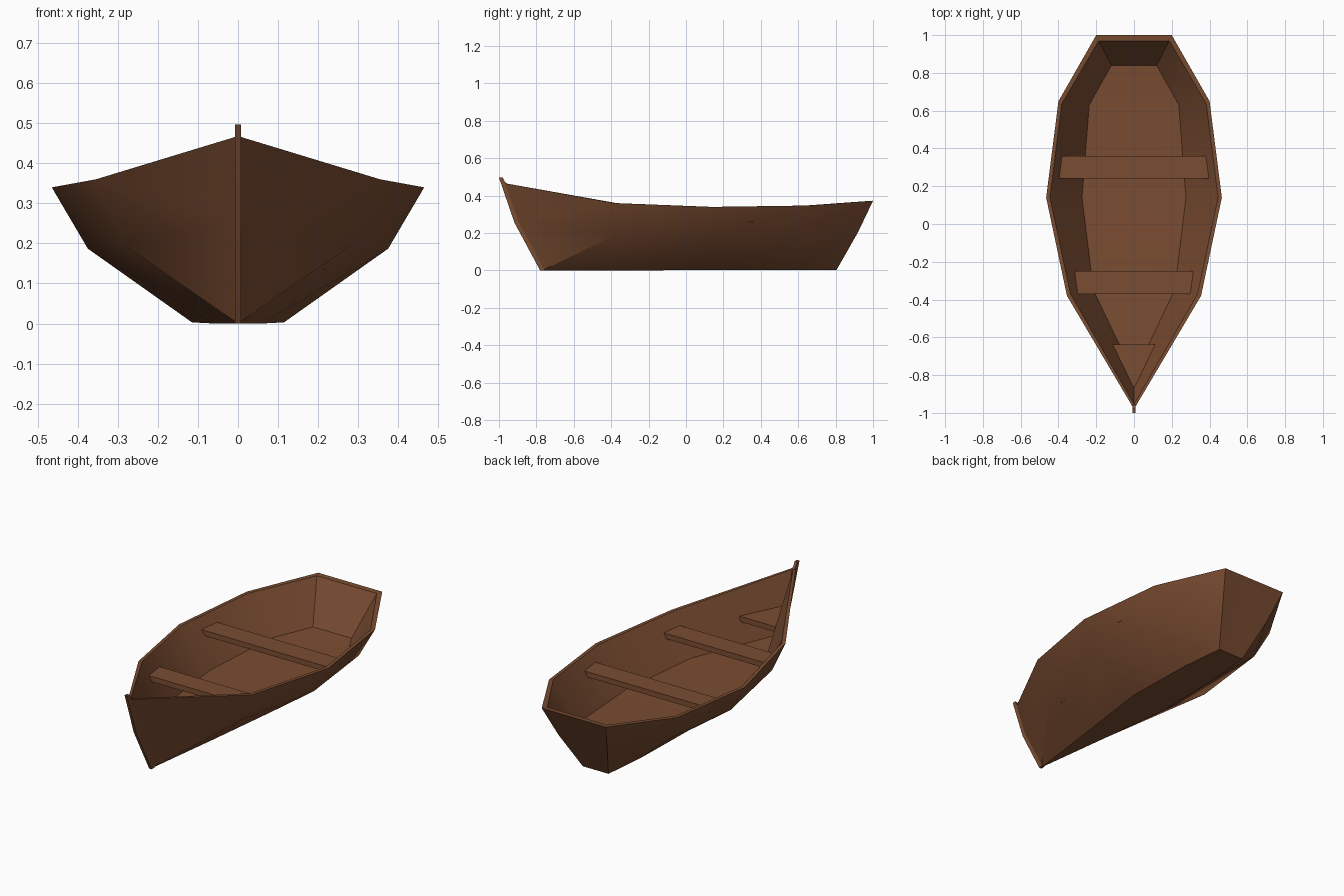
import bpy, bmesh, math

if "Cube" in bpy.data.objects:
    bpy.data.objects.remove(bpy.data.objects["Cube"])

wood = bpy.data.materials.new("brown_wood")
wood.diffuse_color = (0.195, 0.073, 0.031, 1)
wood.use_nodes = True
wood.node_tree.nodes["Principled BSDF"].inputs["Base Color"].default_value = wood.diffuse_color


def finish(name, bm):
    """Weld, orient and link a mesh, smooth-shaded with sharp corners kept."""
    bmesh.ops.remove_doubles(bm, verts=bm.verts, dist=0.0005)
    bmesh.ops.recalc_face_normals(bm, faces=bm.faces)
    me = bpy.data.meshes.new(name)
    bm.to_mesh(me)
    bm.free()
    me.materials.append(wood)
    ob = bpy.data.objects.new(name, me)
    bpy.context.collection.objects.link(ob)
    bpy.ops.object.select_all(action='DESELECT')
    ob.select_set(True)
    bpy.context.view_layer.objects.active = ob
    bpy.ops.object.shade_smooth_by_angle(angle=math.radians(30))
    return ob


def face(bm, pts):
    """Face from points, skipping repeats (where rows meet at the bow)."""
    unique = list(dict.fromkeys(pts))
    if len(unique) > 2:
        bm.faces.new([bm.verts.new(p) for p in unique])


def prism(name, outline, axis, depth):
    """Extrude a flat outline along an axis vector."""
    bm = bmesh.new()
    f = bm.faces.new([bm.verts.new(p) for p in outline])
    new = bmesh.ops.extrude_face_region(bm, geom=[f])["geom"]
    bmesh.ops.translate(bm, vec=[a * depth for a in axis],
                        verts=[v for v in new if isinstance(v, bmesh.types.BMVert)])
    return finish(name, bm)


# Hull: lengthwise rows from bow to transom (half side)
bottom = [(0, -0.77, 0), (0.06, -0.30, 0), (0.115, 0.14, 0.003), (0.105, 0.55, 0.003), (0.08, 0.805, 0.003)]
chine = [(0, -0.907, 0.255), (0.285, -0.36, 0.197), (0.375, 0.14, 0.187), (0.32, 0.62, 0.19), (0.152, 0.92, 0.205)]
rim = [(0, -0.98, 0.468), (0.355, -0.38, 0.36), (0.465, 0.14, 0.34), (0.40, 0.65, 0.347), (0.20, 1.0, 0.373)]
lip = [(0, -0.955, 0.464), (0.337, -0.37, 0.36), (0.445, 0.14, 0.34), (0.383, 0.635, 0.347), (0.187, 0.97, 0.371)]
floor = [(0, -0.80, 0.15), (0.215, -0.35, 0.135), (0.275, 0.14, 0.13), (0.237, 0.63, 0.135), (0.12, 0.84, 0.15)]


def centre(row):
    return [(0, y, z) for x, y, z in row]


rows = [centre(bottom), bottom, chine, rim, lip, floor, centre(floor)]
bm = bmesh.new()
for side in (1, -1):
    R = [[(side * x, y, z) for x, y, z in row] for row in rows]
    for a, b in zip(R, R[1:]):
        for i in range(4):
            if a is R[1] and i == 0:      # bow bottom folds along a diagonal
                face(bm, [a[0], a[1], b[1]])
                face(bm, [a[0], b[1], b[0]])
            else:
                face(bm, [a[i], a[i + 1], b[i + 1], b[i]])
    e = [r[-1] for r in R]
    rim_mid, lip_mid = (0, *e[3][1:]), (0, *e[4][1:])
    face(bm, [e[0], e[1], e[2], e[3], rim_mid])     # transom outside
    face(bm, [e[3], e[4], lip_mid, rim_mid])        # transom top
    face(bm, [e[4], e[5], e[6], lip_mid])           # transom inside
finish("hull", bm)

# Stem post along the bow
stem = [(-0.78, 0), (-0.917, 0.255), (-1.0, 0.497), (-0.98, 0.497), (-0.968, 0.475),
        (-0.945, 0.455), (-0.89, 0.255), (-0.755, 0)]
prism("stem_post", [(-0.008, y, z) for y, z in stem], (1, 0, 0), 0.016)


# Seats: flat boards reaching the inner walls
def seat(name, outline):
    prism(name, [(x, y, 0.29) for x, y in outline], (0, 0, -1), 0.03)


seat("rear_seat", [(-0.40, 0.24), (0.40, 0.24), (0.39, 0.36), (-0.39, 0.36)])
seat("front_seat", [(-0.303, -0.37), (0.303, -0.37), (0.325, -0.25), (-0.325, -0.25)])
seat("bow_seat", [(0, -0.865), (0.13, -0.637), (-0.14, -0.637)])
